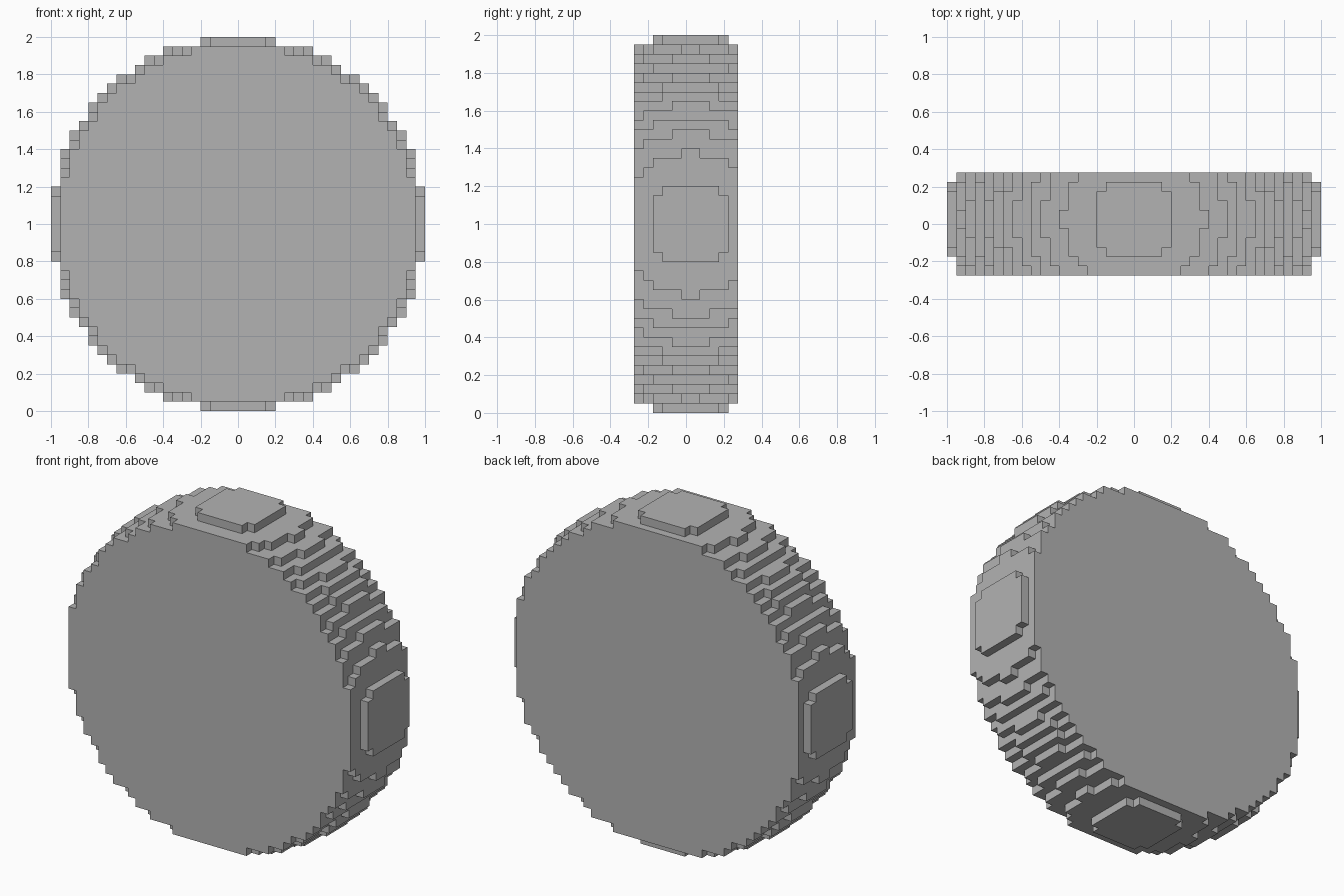
import bpy
import bmesh
from mathutils import Vector

VOXEL = 0.05                 # edge length of one block
RADIUS = 20                  # ball radius in blocks
LAYERS = range(-6, 5)        # slab of the ball that is kept, front to back
ORIGIN = Vector((0, 0.025, 1))

cube = bpy.data.objects.get("Cube")
if cube:
    bpy.data.objects.remove(cube, do_unlink=True)


def make_material(name, colour):
    mat = bpy.data.materials.new(name)
    mat.use_nodes = True
    mat.diffuse_color = colour
    mat.node_tree.nodes["Principled BSDF"].inputs["Base Color"].default_value = colour
    return mat


def filled(cell):
    """A block is solid when its centre lies inside the ball and the slab."""
    return cell[1] in LAYERS and sum((c + 0.5) ** 2 for c in cell) <= RADIUS ** 2


# Blocky disc: only the exposed block sides become faces
bm = bmesh.new()
corners = {}


def corner(p):
    if p not in corners:
        corners[p] = bm.verts.new(Vector(p) * VOXEL + ORIGIN)
    return corners[p]


span = range(-RADIUS, RADIUS)
for cell in ((x, y, z) for x in span for y in LAYERS for z in span):
    if not filled(cell):
        continue
    for axis in range(3):
        u, v = (axis + 1) % 3, (axis + 2) % 3
        for side in (0, 1):
            neighbour = list(cell)
            neighbour[axis] += 2 * side - 1
            if filled(neighbour):
                continue
            quad = []
            for du, dv in ((0, 0), (1, 0), (1, 1), (0, 1)):
                p = list(cell)
                p[axis] += side
                p[u] += du
                p[v] += dv
                quad.append(corner(tuple(p)))
            bm.faces.new(quad if side else quad[::-1])

# Merge coplanar block sides into clean flat steps
bmesh.ops.dissolve_limit(bm, angle_limit=0.01, verts=bm.verts[:], edges=bm.edges[:])

mesh = bpy.data.meshes.new("blocky_disc")
bm.to_mesh(mesh)
bm.free()
mesh.materials.append(make_material("plain grey", (0.45, 0.45, 0.45, 1)))
disc = bpy.data.objects.new("blocky_disc", mesh)
bpy.context.collection.objects.link(disc)
